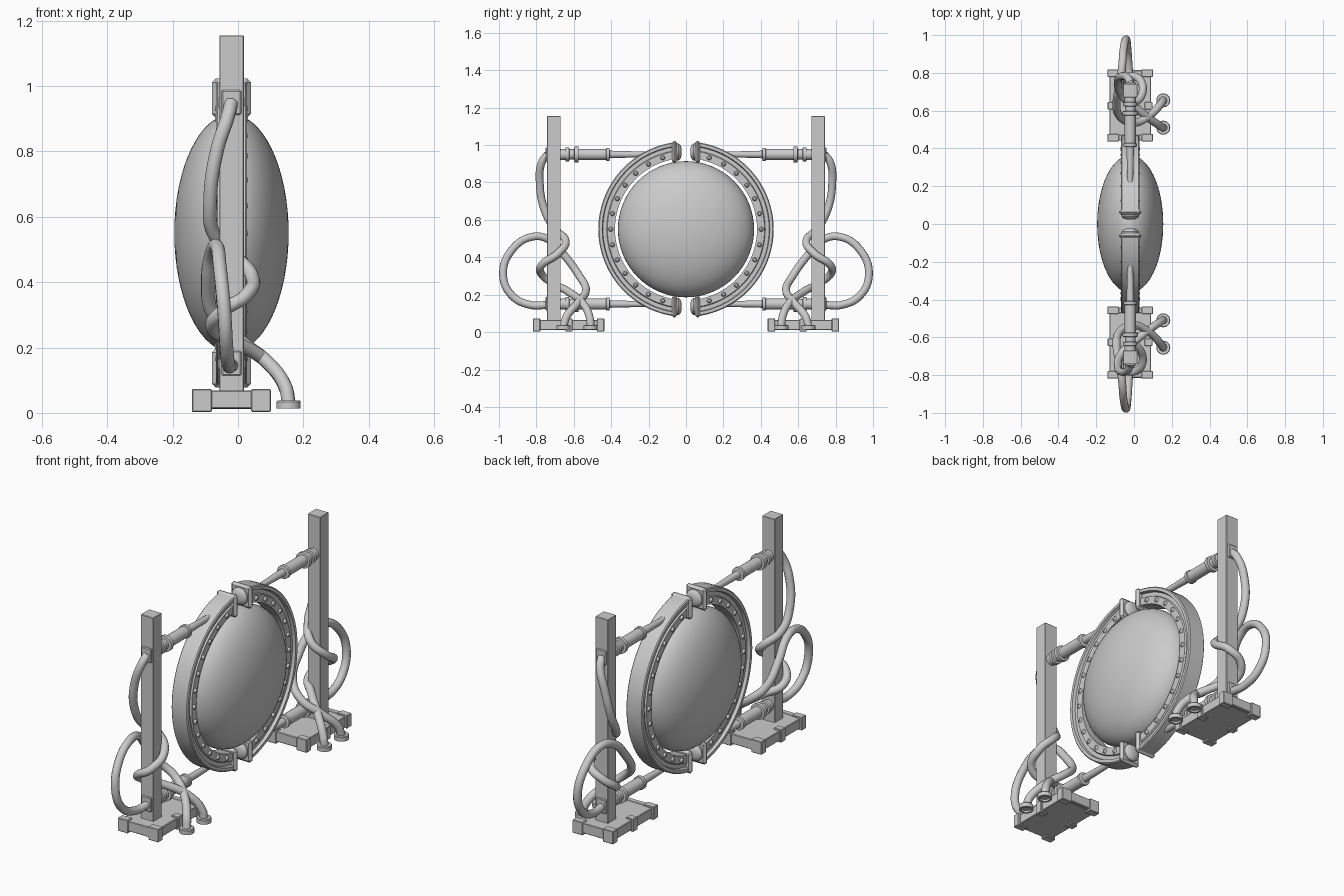
import bpy, bmesh, math
from mathutils import Vector, Matrix

if "Cube" in bpy.data.objects:
    bpy.data.objects.remove(bpy.data.objects["Cube"])

CX, CZ = -0.02, 0.55          # shared centre line in x, and lens height
X, Y, Z = Vector((1, 0, 0)), Vector((0, 1, 0)), Vector((0, 0, 1))


def finish(name, bm, mirror=True, angle=35):
    bmesh.ops.remove_doubles(bm, verts=bm.verts, dist=1e-5)
    bmesh.ops.recalc_face_normals(bm, faces=bm.faces)
    me = bpy.data.meshes.new(name)
    bm.to_mesh(me)
    bm.free()
    ob = bpy.data.objects.new(name, me)
    bpy.context.collection.objects.link(ob)
    if mirror:
        m = ob.modifiers.new("mirror_y", 'MIRROR')
        m.use_axis = (False, True, False)
        m.use_mirror_merge = False
    bpy.ops.object.select_all(action='DESELECT')
    bpy.context.view_layer.objects.active = ob
    ob.select_set(True)
    bpy.ops.object.shade_smooth_by_angle(angle=math.radians(angle))
    return ob


def box(bm, lo, hi, bevel=0.0):
    lo, hi = Vector(lo), Vector(hi)
    m = Matrix.Translation((lo + hi) / 2) @ Matrix.Diagonal((*(hi - lo), 1))
    vs = bmesh.ops.create_cube(bm, size=1, matrix=m)['verts']
    if bevel:
        es = list({e for v in vs for e in v.link_edges})
        bmesh.ops.bevel(bm, geom=es, offset=bevel, segments=1, affect='EDGES')


def lathe(bm, prof, org, u, v, w, n=24, a0=0, a1=360, closed=False):
    """Spin (radius, height) points around axis w; cap the ends of a partial spin."""
    full = a1 - a0 == 360
    rings = []
    for i in range(n + (not full)):
        a = math.radians(a0 + (a1 - a0) * i / n)
        d = u * math.cos(a) + v * math.sin(a)
        rings.append([bm.verts.new(Vector(org) + d * r + w * h) for r, h in prof])
    k = len(prof)
    for i in range(n):
        p, q = rings[i], rings[(i + 1) % len(rings)]
        for j in range(k if closed else k - 1):
            bm.faces.new((p[j], p[(j + 1) % k], q[(j + 1) % k], q[j]))
    if not full:
        bm.faces.new(rings[0])
        bm.faces.new(rings[-1])


def hose(name, pts, radius=0.021):
    cu = bpy.data.curves.new(name, 'CURVE')
    cu.dimensions = '3D'
    cu.bevel_depth, cu.bevel_resolution, cu.resolution_u = radius, 4, 10
    sp = cu.splines.new('BEZIER')
    sp.bezier_points.add(len(pts) - 1)
    for b, p in zip(sp.bezier_points, pts):
        b.co = p
        b.handle_left_type = b.handle_right_type = 'AUTO'
    tmp = bpy.data.objects.new(name + "_path", cu)
    bpy.context.collection.objects.link(tmp)
    dg = bpy.context.evaluated_depsgraph_get()
    me = bpy.data.meshes.new_from_object(tmp.evaluated_get(dg))
    bm = bmesh.new()
    bm.from_mesh(me)
    bpy.data.objects.remove(tmp)
    finish(name, bm)


# Central lens: flattened sphere
bm = bmesh.new()
mat = (Matrix.Translation((CX, 0, CZ)) @ Matrix.Diagonal((0.175, 0.364, 0.364, 1))
       @ Matrix.Rotation(math.pi / 2, 4, 'Y'))
bmesh.ops.create_uvsphere(bm, u_segments=64, v_segments=32, radius=1, matrix=mat)
finish("lens", bm, mirror=False)

# Half ring with raised rim, groove and riveted inner flange
side = [(0.38, 0.040), (0.42, 0.040), (0.424, 0.032), (0.444, 0.032), (0.448, 0.048), (0.464, 0.048), (0.469, 0.043)]
prof = side + [(r, -h) for r, h in reversed(side)]
bm = bmesh.new()
lathe(bm, prof, (CX, 0, CZ), -Y, Z, X, n=40, a0=-81, a1=81, closed=True)
finish("half_ring", bm)

# Rivets on both faces of the ring
bm = bmesh.new()
dome = [(0.013, 0.0), (0.012, 0.006), (0.007, 0.011), (0, 0.012)]
for i in range(-6, 7):
    a = math.radians(12 * i)
    for s in (1, -1):
        org = (CX + s * 0.039, -0.402 * math.cos(a), CZ + 0.402 * math.sin(a))
        lathe(bm, dome, org, Y, Z, X * s, n=10)
finish("ring_rivets", bm)

# Rounded end plates and pads where the half rings meet
bm = bmesh.new()
for s in (1, -1):
    org = Vector((CX, -0.06, CZ + s * 0.413))
    box(bm, org + Vector((-0.06, -0.016, -0.060)), org + Vector((0.06, 0.012, 0.060)), 0.012)
    pad = [(0, 0.005), (0.046, 0.005), (0.046, 0.02), (0.038, 0.03), (0.02, 0.036), (0, 0.037)]
    lathe(bm, pad, org, X, Z, Y, n=28)
finish("ring_end_clamps", bm)

# Posts
bm = bmesh.new()
box(bm, (-0.057, -0.742, 0.06), (0.018, -0.67, 1.155), 0.002)
finish("post", bm)

# Square hose sockets on the outer face of each post
bm = bmesh.new()
for z in (0.95, 0.152):
    box(bm, (CX - 0.03, -0.75, z - 0.038), (CX + 0.03, -0.735, z + 0.038), 0.004)
finish("hose_sockets", bm)

# Pistons joining the posts to the ring, with stepped collars and a thin rod
bm = bmesh.new()
steps = [(0, -0.70), (0.030, -0.70), (0.030, -0.645), (0.037, -0.643), (0.037, -0.625), (0.028, -0.623),
         (0.028, -0.598), (0.042, -0.596), (0.042, -0.576), (0.030, -0.574), (0.030, -0.428),
         (0.035, -0.425), (0.035, -0.410), (0.020, -0.407), (0.015, -0.22), (0, -0.215)]
for z in (0.95, 0.15):
    lathe(bm, steps, (CX, 0, z), X, Z, Y, n=24)
finish("pistons", bm)

# Base slabs with end bars and wrap-around clips
bm = bmesh.new()
box(bm, (CX - 0.110, -0.80, 0.012), (CX + 0.110, -0.455, 0.065), 0.003)
finish("base_slab", bm)
bm = bmesh.new()
for y in (-0.799, -0.457):
    box(bm, (CX - 0.116, y - 0.015, 0.014), (CX + 0.116, y + 0.015, 0.068), 0.003)
    for s in (1, -1):
        xa, xb = sorted((CX + s * 0.06, CX + s * 0.121))
        box(bm, (xa, y - 0.020, 0.003), (xb, y + 0.020, 0.073), 0.003)
for s in (1, -1):
    xa, xb = sorted((CX + s * 0.075, CX + s * 0.119))
    box(bm, (xa, -0.645, 0.003), (xb, -0.607, 0.072), 0.003)
finish("base_clips", bm)

# Hose from the top socket, winding round the post to the inner foot
hose("upper_hose", [(-0.02, -0.74, 0.95), (-0.030, -0.770, 0.91), (-0.065, -0.782, 0.80),
                    (-0.085, -0.755, 0.65), (-0.075, -0.70, 0.55), (-0.015, -0.643, 0.485),
                    (0.042, -0.685, 0.42), (0.025, -0.77, 0.36), (-0.05, -0.772, 0.31),
                    (-0.078, -0.71, 0.26), (-0.01, -0.635, 0.22), (0.10, -0.545, 0.145),
                    (0.148, -0.513, 0.07), (0.155, -0.51, 0.03)])

# Hose looping wide from the bottom socket, behind the post to the outer foot
hose("lower_hose", [(-0.02, -0.74, 0.145), (-0.028, -0.83, 0.145), (-0.035, -0.93, 0.195),
                    (-0.042, -0.978, 0.31), (-0.055, -0.93, 0.44), (-0.065, -0.82, 0.51),
                    (-0.080, -0.725, 0.49), (-0.092, -0.65, 0.41), (-0.075, -0.57, 0.30),
                    (0.0, -0.535, 0.225), (0.09, -0.58, 0.155), (0.145, -0.64, 0.08),
                    (0.155, -0.655, 0.03)])

# Hollow round feet at the hose ends
bm = bmesh.new()
foot = [(0.018, 0.038), (0.034, 0.038), (0.037, 0.034), (0.037, 0.013), (0.026, 0.013), (0.024, 0.022), (0, 0.022)]
for y in (-0.655, -0.51):
    lathe(bm, foot, (0.155, y, 0), X, Y, Z, n=24)
finish("hose_feet", bm)
